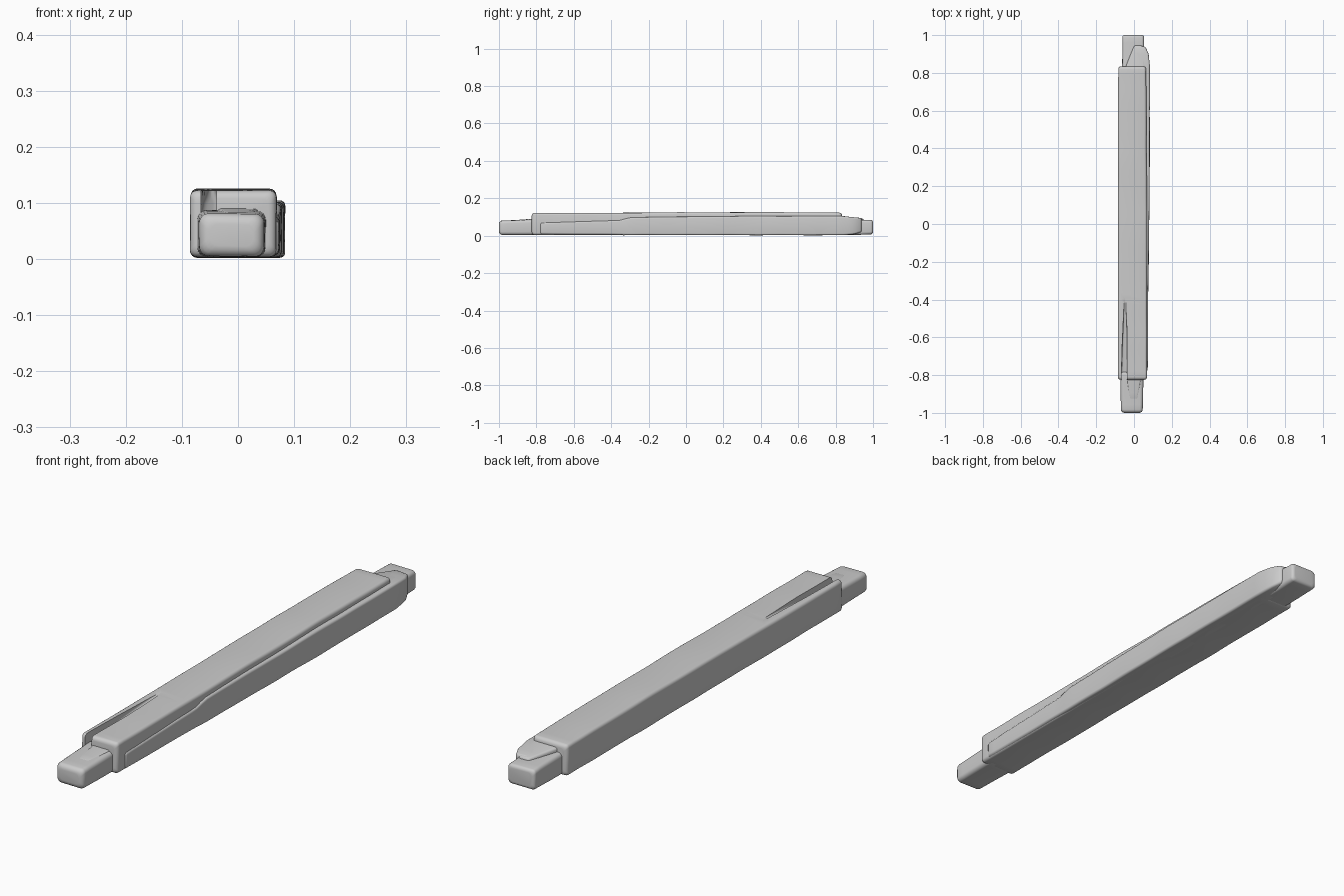
import bpy, bmesh, math
from mathutils import Vector, noise

if "Cube" in bpy.data.objects:
    bpy.data.objects.remove(bpy.data.objects["Cube"])


def section_at(stations, y):
    """Interpolate (x0, x1, z0, z1) along y."""
    if y <= stations[0][0]:
        return stations[0][1:]
    for a, b in zip(stations, stations[1:]):
        if y <= b[0]:
            t = (y - a[0]) / (b[0] - a[0])
            return [p + (q - p) * t for p, q in zip(a[1:], b[1:])]
    return stations[-1][1:]


def ring_points(x0, x1, z0, z1, r, seg=4):
    """Rounded rectangle in the xz plane."""
    r = min(r, (x1 - x0) * 0.49, (z1 - z0) * 0.49)
    pts = []
    corners = [(x1 - r, z1 - r), (x0 + r, z1 - r), (x0 + r, z0 + r), (x1 - r, z0 + r)]
    for k, (cx, cz) in enumerate(corners):
        for i in range(seg + 1):
            a = math.pi / 2 * (k + i / seg)
            pts.append((cx + r * math.cos(a), cz + r * math.sin(a)))
    return pts


def beam(name, stations, radius, end_radius=0.015, wobble=0.0015, step=0.03):
    """Loft of rounded rectangles along y with softened ends and hewn unevenness."""
    y0, y1 = stations[0][0], stations[-1][0]
    n = max(3, int((y1 - y0) / step))
    cuts = []
    arc = [i / 4 * math.pi / 2 for i in range(4)]
    for a in arc:
        cuts.append((y0 + end_radius * (1 - math.sin(a)), end_radius * (1 - math.cos(a))))
    cuts = [(y0 + end_radius * (1 - math.cos(a)), end_radius * (1 - math.sin(a))) for a in arc]
    span = y1 - y0 - 2 * end_radius
    cuts += [(y0 + end_radius + span * i / n, 0) for i in range(n + 1)]
    cuts += [(y1 - end_radius * (1 - math.cos(a)), end_radius * (1 - math.sin(a)))
             for a in reversed(arc)]
    bm = bmesh.new()
    rings = []
    for y, inset in cuts:
        x0, x1, z0, z1 = section_at(stations, y)
        m = min(inset, (x1 - x0) * 0.4, (z1 - z0) * 0.4)
        ring = []
        for x, z in ring_points(x0 + m, x1 - m, z0 + m, z1 - m, radius):
            d = noise.noise_vector(Vector((x * 12, y * 7, z * 12))) * wobble
            ring.append(bm.verts.new((x + d.x, y, max(0.001, z + d.z))))
        rings.append(ring)
    for a, b in zip(rings, rings[1:]):
        for i in range(len(a)):
            j = (i + 1) % len(a)
            bm.faces.new((a[i], a[j], b[j], b[i]))
    bm.faces.new(rings[0])
    bm.faces.new(rings[-1])
    bmesh.ops.recalc_face_normals(bm, faces=bm.faces)
    me = bpy.data.meshes.new(name)
    bm.to_mesh(me)
    bm.free()
    ob = bpy.data.objects.new(name, me)
    bpy.context.collection.objects.link(ob)
    return ob


# Main beam, stations are (y, x0, x1, z0, z1)
body = beam("main_beam", [
    (-0.825, -0.085, 0.069, 0.004, 0.122),
    (-0.4, -0.085, 0.069, 0.003, 0.122),
    (0.0, -0.084, 0.068, 0.003, 0.125),
    (0.5, -0.084, 0.066, 0.003, 0.125),
    (0.835, -0.083, 0.064, 0.003, 0.122)], 0.012)

# Split running back from the front end along the top left edge
split = beam("split_cutter", [
    (-0.90, -0.066, -0.038, 0.068, 0.15),
    (-0.80, -0.066, -0.038, 0.075, 0.15),
    (-0.62, -0.062, -0.036, 0.098, 0.15),
    (-0.38, -0.052, -0.045, 0.124, 0.15)], 0.008)
split.hide_render = True
cut = body.modifiers.new("split", 'BOOLEAN')
cut.operation = 'DIFFERENCE'
cut.solver = 'EXACT'
cut.object = split
bpy.context.view_layer.objects.active = body
body.select_set(True)
bpy.ops.object.modifier_apply(modifier="split")
bpy.data.objects.remove(split)

# Raised splinter layer on the right face, overhanging the back end
side = beam("side_layer", [
    (-0.78, 0.02, 0.073, 0.008, 0.070),
    (-0.36, 0.02, 0.075, 0.006, 0.082),
    (-0.30, 0.02, 0.077, 0.004, 0.098),
    (0.30, 0.02, 0.083, 0.003, 0.104),
    (0.84, 0.02, 0.084, 0.003, 0.104),
    (0.90, 0.01, 0.078, 0.008, 0.098),
    (0.94, 0.01, 0.060, 0.020, 0.094)], 0.009, 0.010)

# Tenons at both ends
front = beam("front_tenon", [
    (-1.0, -0.068, 0.046, 0.005, 0.080),
    (-0.78, -0.073, 0.050, 0.004, 0.087)], 0.016, 0.018)
back = beam("back_tenon", [
    (0.78, -0.062, 0.056, 0.004, 0.092),
    (0.90, -0.062, 0.054, 0.004, 0.086),
    (1.0, -0.062, 0.054, 0.008, 0.083)], 0.014, 0.012)

# Low broken chips where the tenons meet the beam
front_chip = beam("front_tenon_chip", [
    (-0.93, -0.025, 0.020, 0.05, 0.083),
    (-0.80, -0.040, 0.040, 0.05, 0.091)], 0.008, 0.008)
back_chip = beam("back_tenon_chip", [
    (0.80, -0.055, 0.060, 0.04, 0.110),
    (0.87, -0.030, 0.060, 0.04, 0.101),
    (0.945, 0.000, 0.045, 0.04, 0.092)], 0.010, 0.008)

# Smooth shading with sharp breaks
for ob in (body, side, front, back, front_chip, back_chip):
    bpy.ops.object.select_all(action='DESELECT')
    ob.select_set(True)
    bpy.context.view_layer.objects.active = ob
    bpy.ops.object.shade_smooth_by_angle(angle=math.radians(40))
